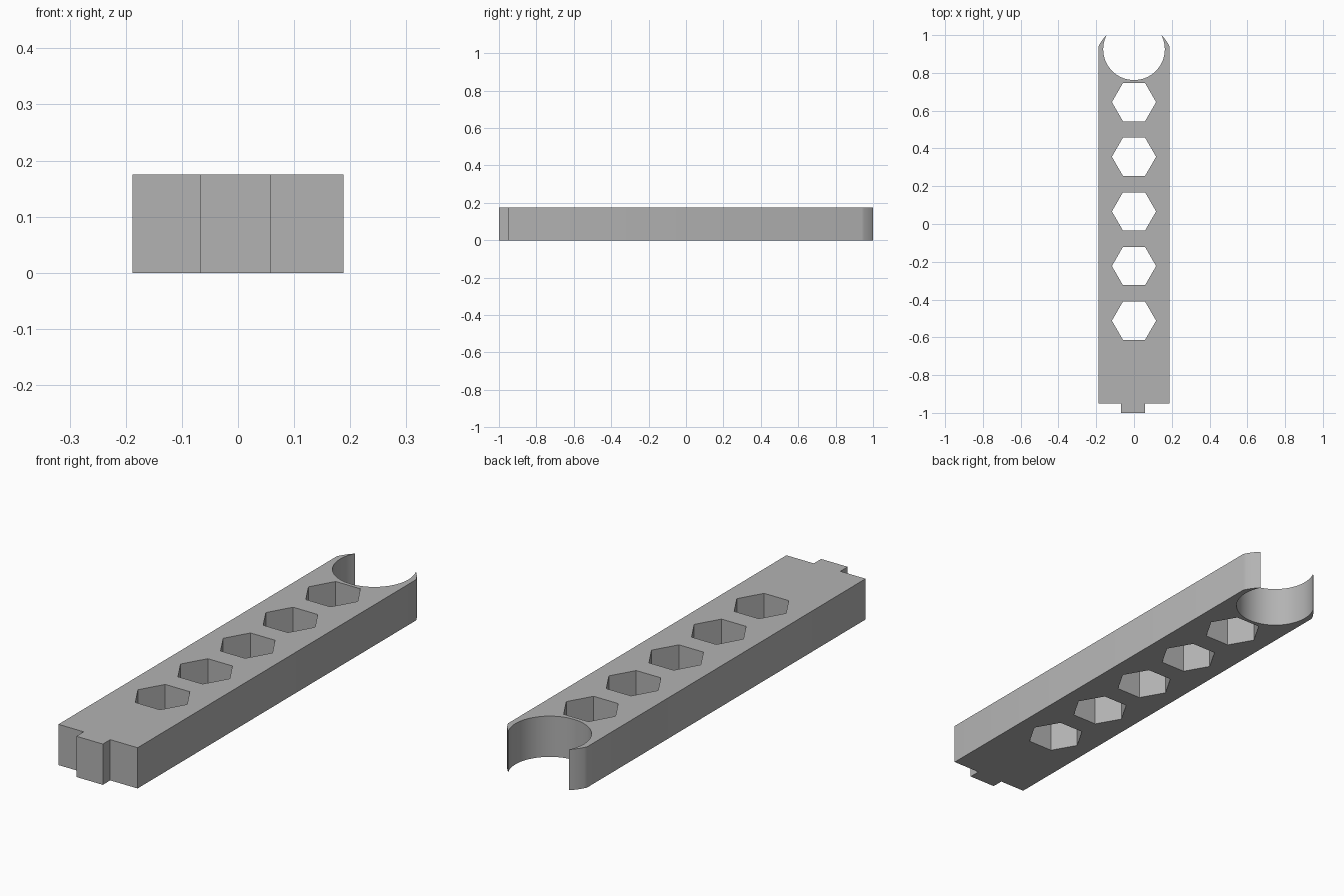
import bpy, bmesh
from math import sin, cos, pi, atan2, radians

cube = bpy.data.objects.get("Cube")
if cube:
    bpy.data.objects.remove(cube, do_unlink=True)

HALF_W, HEIGHT = 0.188, 0.175


def arc(cy, r, start, end, n):
    """Points along an arc centred on the long axis."""
    return [(r * cos(start + (end - start) * i / n),
             cy + r * sin(start + (end - start) * i / n)) for i in range(n + 1)]


def add_loop(curve, points):
    spline = curve.splines.new('POLY')
    spline.points.add(len(points) - 1)
    for p, (x, y) in zip(spline.points, points):
        p.co = (x, y, 0, 1)
    spline.use_cyclic_u = True


# Grey material
grey = bpy.data.materials.new("plain_grey")
grey.use_nodes = True
colour = (0.45, 0.45, 0.45, 1)
grey.diffuse_color = colour
grey.node_tree.nodes["Principled BSDF"].inputs["Base Color"].default_value = colour

# Outline: square end with a locating tab, rounded end with a round socket
tip_x, shoulder_y = 0.145, 0.94
OUT_Y, OUT_R = 0.85, 0.2085
SOCKET_Y, SOCKET_R = 0.925, 0.163
shoulder_angle = atan2(shoulder_y - OUT_Y, HALF_W)
tip_angle = atan2(1 - OUT_Y, tip_x)
socket_angle = atan2(1 - SOCKET_Y, tip_x)

right_horn = arc(OUT_Y, OUT_R, shoulder_angle, tip_angle, 6)
left_horn = [(-x, y) for x, y in reversed(right_horn)]
socket = arc(SOCKET_Y, SOCKET_R, socket_angle, -pi - socket_angle, 48)
tab = [(-HALF_W, -0.95), (-0.068, -0.95), (-0.068, -1),
       (0.058, -1), (0.058, -0.95), (HALF_W, -0.95)]

curve = bpy.data.curves.new("bar", 'CURVE')
curve.dimensions = '2D'
curve.fill_mode = 'BOTH'
curve.extrude = HEIGHT / 2
add_loop(curve, tab + right_horn + socket[1:-1] + left_horn)

# Row of hexagonal through holes
for i in range(5):
    add_loop(curve, arc(-0.512 + i * 0.2893, 0.117, 0, 2 * pi, 6)[:-1])

bar = bpy.data.objects.new("slotted_bar", curve)
bpy.context.collection.objects.link(bar)
bpy.ops.object.select_all(action='DESELECT')
bpy.context.view_layer.objects.active = bar
bar.select_set(True)
bpy.ops.object.convert(target='MESH')
bar = bpy.context.object

# Weld caps to walls and stand the bar on the ground
bm = bmesh.new()
bm.from_mesh(bar.data)
bmesh.ops.remove_doubles(bm, verts=bm.verts, dist=0.0001)
bmesh.ops.translate(bm, verts=bm.verts, vec=(0, 0, HEIGHT / 2))
bmesh.ops.recalc_face_normals(bm, faces=bm.faces)
bm.to_mesh(bar.data)
bm.free()
bar.data.materials.clear()
bar.data.materials.append(grey)
bpy.ops.object.shade_smooth_by_angle(angle=radians(30))
